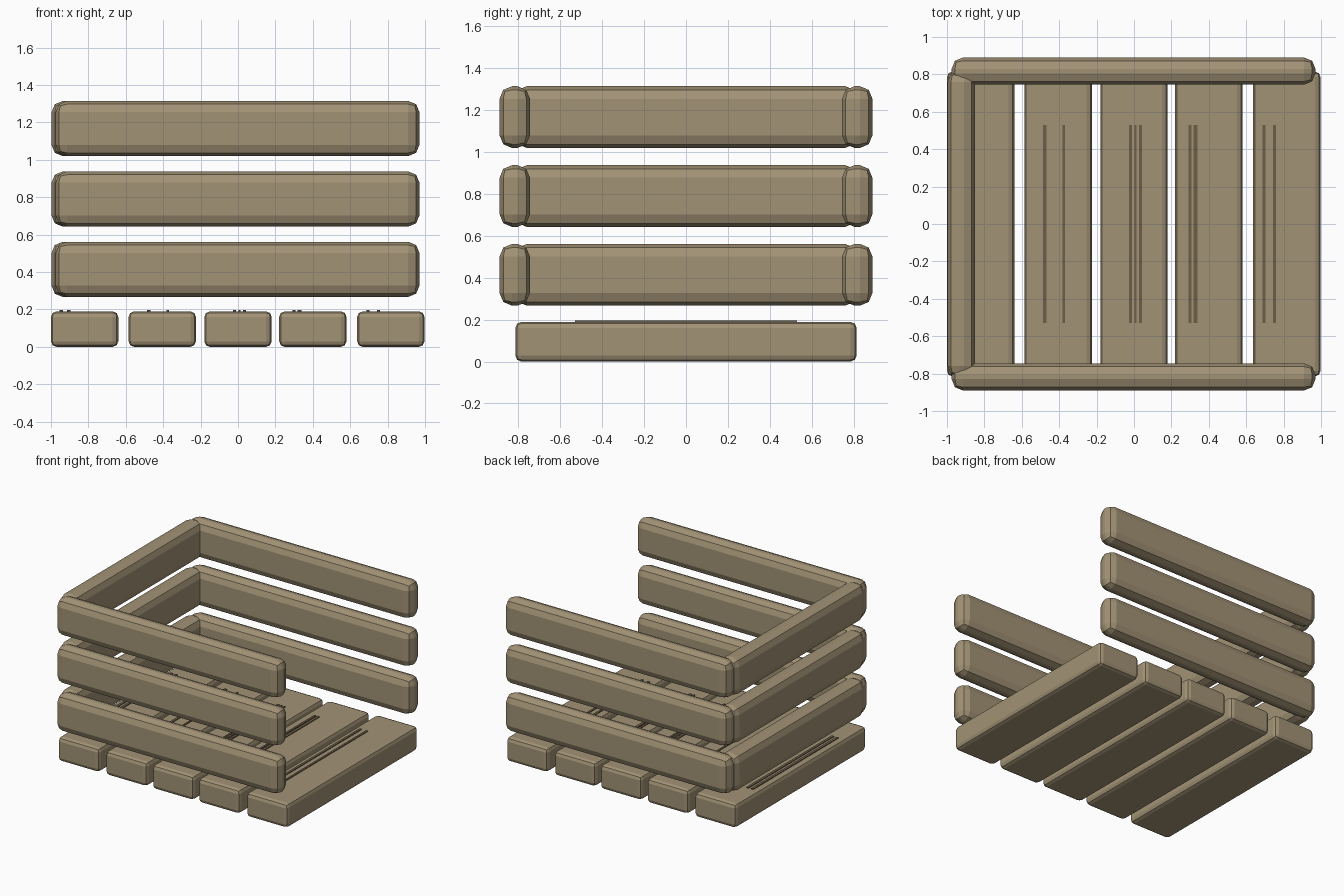
import bpy

if "Cube" in bpy.data.objects:
    bpy.data.objects.remove(bpy.data.objects["Cube"])


def material(name, color):
    m = bpy.data.materials.new(name)
    m.diffuse_color = color
    m.use_nodes = True
    m.node_tree.nodes["Principled BSDF"].inputs["Base Color"].default_value = m.diffuse_color
    return m


WOOD = material("wood", (0.36, 0.29, 0.18, 1))
GRAIN = material("dark_grain", (0.15, 0.11, 0.065, 1))


def board(name, lo, hi, bevel, mat):
    """Box between two corners with softly faceted edges."""
    bpy.ops.mesh.primitive_cube_add(
        size=1, location=[(a + b) / 2 for a, b in zip(lo, hi)])
    o = bpy.context.object
    o.name = name
    o.scale = [b - a for a, b in zip(lo, hi)]
    bpy.ops.object.transform_apply(location=False, rotation=False, scale=True)
    o.data.materials.append(mat)
    if bevel:
        mod = o.modifiers.new("rounded_edges", 'BEVEL')
        mod.width = bevel
        mod.segments = 2
    return o


# Floor planks
for i, x in enumerate((-0.82, -0.405, 0.0, 0.4, 0.817)):
    board(f"floor_plank_{i + 1}", (x - 0.18, -0.815, 0), (x + 0.18, 0.815, 0.19),
          0.03, WOOD)

# Thin grain strips just proud of the floor
for i, (x, w) in enumerate(((-0.945, 0.02), (-0.905, 0.02), (-0.477, 0.02),
                            (-0.375, 0.014), (-0.02, 0.016), (0.008, 0.012),
                            (0.035, 0.014), (0.3, 0.016), (0.328, 0.022),
                            (0.695, 0.018), (0.75, 0.016))):
    board(f"grain_strip_{i + 1}", (x - w / 2, -0.53, 0.18),
          (x + w / 2, 0.53, 0.196), 0, GRAIN)

# Three tiers of wall rails: front, back and left, right side open
for i, z in enumerate((0.267, 0.643, 1.02)):
    top = z + 0.295
    board(f"front_rail_{i + 1}", (-0.975, -0.89, z), (0.97, -0.745, top), 0.06, WOOD)
    board(f"back_rail_{i + 1}", (-0.975, 0.745, z), (0.97, 0.89, top), 0.06, WOOD)
    board(f"left_rail_{i + 1}", (-0.997, -0.82, z), (-0.85, 0.82, top), 0.06, WOOD)
